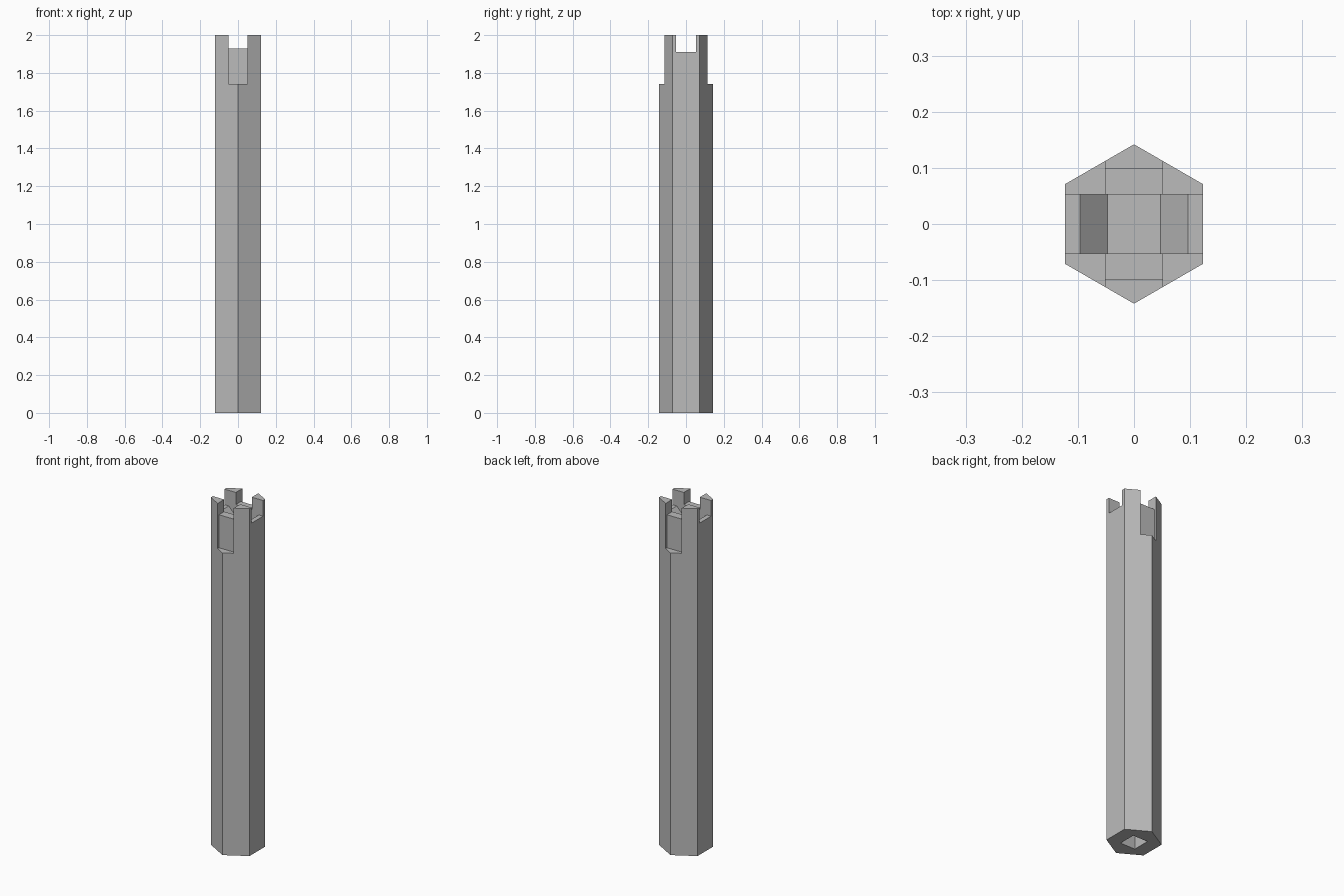
import bpy, bmesh, math

if "Cube" in bpy.data.objects:
    bpy.data.objects.remove(bpy.data.objects["Cube"])

grey = bpy.data.materials.new("stone grey")
grey.diffuse_color = (0.5, 0.5, 0.5, 1)
grey.use_nodes = True
grey.node_tree.nodes["Principled BSDF"].inputs["Base Color"].default_value = grey.diffuse_color


def extrude(name, outline, offset):
    """Solid made by pushing a flat outline along a vector."""
    bm = bmesh.new()
    face = bm.faces.new([bm.verts.new(p) for p in outline])
    moved = bmesh.ops.extrude_face_region(bm, geom=[face])["geom"]
    bmesh.ops.translate(bm, vec=offset,
                        verts=[v for v in moved if isinstance(v, bmesh.types.BMVert)])
    bmesh.ops.recalc_face_normals(bm, faces=bm.faces)
    mesh = bpy.data.meshes.new(name)
    bm.to_mesh(mesh)
    bm.free()
    mesh.materials.append(grey)
    ob = bpy.data.objects.new(name, mesh)
    bpy.context.collection.objects.link(ob)
    return ob


def box(name, x0, x1, y0, y1, z0, z1):
    return extrude(name, [(x0, y0, z0), (x1, y0, z0), (x1, y1, z0), (x0, y1, z0)],
                   (0, 0, z1 - z0))


# Hexagonal shaft with corners on the front and back
R = 0.142
hexagon = [(R * math.sin(i * math.pi / 3), R * math.cos(i * math.pi / 3), 0)
           for i in range(6)]
shaft = extrude("hexagonal_shaft", hexagon, (0, 0, 2))

# Side-to-side slot with a tapered pocket in its floor
half = [(0.047, 1.86), (0.096, 1.91), (0.3, 1.91), (0.3, 2.1)]
profile = [(-x, z) for x, z in reversed(half)] + half
cutters = [extrude("slot_cutter", [(x, -0.053, z) for x, z in profile], (0, 0.106, 0))]

# Front-to-back slot, leaving four prongs
cutters.append(box("cross_slot_cutter", -0.051, 0.051, -0.3, 0.3, 1.93, 2.1))

# Shallow recesses on the front and back corners
for name, y0, y1 in (("front_recess_cutter", -0.3, -0.1), ("back_recess_cutter", 0.1, 0.3)):
    cutters.append(box(name, -0.051, 0.051, y0, y1, 1.74, 2.1))

# Square socket in the underside
cutters.append(box("socket_cutter", -0.047, 0.047, -0.05, 0.05, -0.1, 0.25))

# Cut everything out of the shaft and drop the cutters
bpy.context.view_layer.objects.active = shaft
for cutter in cutters:
    mod = shaft.modifiers.new(cutter.name, "BOOLEAN")
    mod.operation = "DIFFERENCE"
    mod.solver = "EXACT"
    mod.object = cutter
    bpy.ops.object.modifier_apply(modifier=mod.name)
    bpy.data.objects.remove(cutter)
